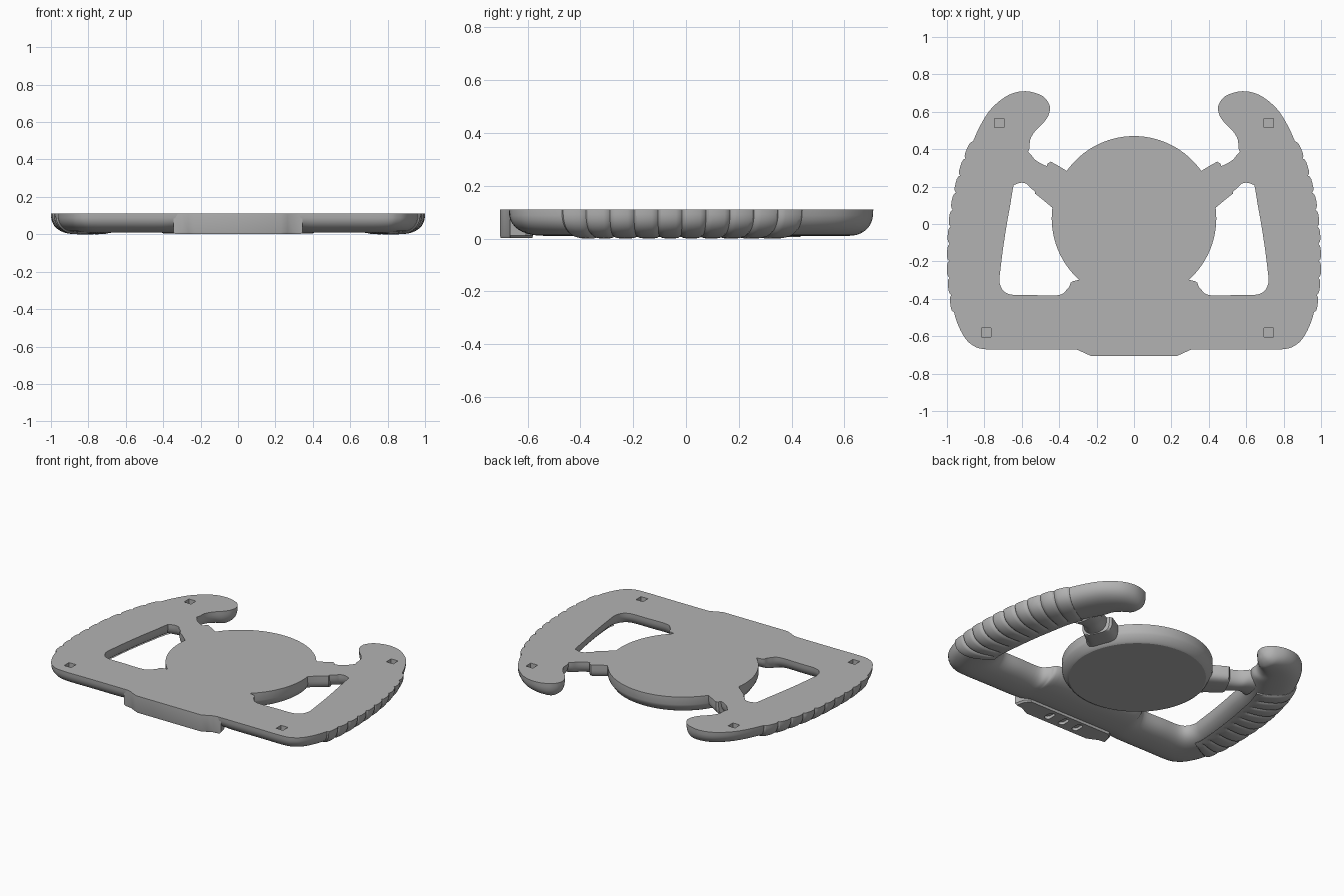
import bpy, bmesh
from math import sin, cos, pi, radians
from mathutils import Vector

TOP, DEPTH = 0.11, 0.1

if "Cube" in bpy.data.objects:
    bpy.data.objects.remove(bpy.data.objects["Cube"])

grey = bpy.data.materials.new("plain grey")
grey.use_nodes = True
grey.diffuse_color = (0.45, 0.45, 0.45, 1)
for node in grey.node_tree.nodes:
    if node.type == 'BSDF_PRINCIPLED':
        node.inputs["Base Color"].default_value = grey.diffuse_color


def loft(name, rings):
    """Skin a list of equal closed rings and cap both ends."""
    bm = bmesh.new()
    rows = [[bm.verts.new(p) for p in ring] for ring in rings]
    n = len(rows[0])
    for a, b in zip(rows, rows[1:]):
        for k in range(n):
            j = (k + 1) % n
            bm.faces.new((a[k], a[j], b[j], b[k]))
    bm.faces.new(rows[0])
    bm.faces.new(rows[-1][::-1])
    bmesh.ops.recalc_face_normals(bm, faces=bm.faces)
    mesh = bpy.data.meshes.new(name)
    bm.to_mesh(mesh)
    bm.free()
    mesh.materials.append(grey)
    obj = bpy.data.objects.new(name, mesh)
    bpy.context.collection.objects.link(obj)
    return obj


def smooth(obj, angle=40):
    bpy.ops.object.select_all(action='DESELECT')
    obj.select_set(True)
    bpy.context.view_layer.objects.active = obj
    bpy.ops.object.shade_smooth_by_angle(angle=radians(angle))


def cut(obj, cutter):
    cutter.hide_render = True
    mod = obj.modifiers.new("pocket", 'BOOLEAN')
    mod.operation, mod.solver, mod.object = 'DIFFERENCE', 'EXACT', cutter
    bpy.ops.object.select_all(action='DESELECT')
    obj.select_set(True)
    bpy.context.view_layer.objects.active = obj
    bpy.ops.object.modifier_apply(modifier=mod.name)
    bpy.data.objects.remove(cutter)


def spline(pairs, u):
    """Smooth curve through (outer x, outer y, inner x, inner y) stations."""
    i = min(int(u), len(pairs) - 2)
    t = u - i
    at = lambda k: Vector(pairs[max(0, min(k, len(pairs) - 1))])
    a, b, c, d = at(i - 1), at(i), at(i + 1), at(i + 2)
    return b + 0.5 * t * (c - a + t * (2*a - 5*b + 4*c - d + t * (3*(b - c) + d - a)))


def section(pair, side=1, power=0.8, arc=180, steps=20, depth=DEPTH, grow=lambda a: 1):
    """Rounded belly hanging under the flat top, between two edge points."""
    ox, oy, ix, iy = pair
    ring = []
    for k in range(steps + 1):
        a = radians(arc * k / steps)
        g = grow(a)
        c = abs(cos(a)) ** power * (1 if cos(a) > 0 else -1) * g / 2
        s = max(sin(a), 0) ** power * g
        ring.append((side * ((ox + ix) / 2 + (ox - ix) * c),
                     (oy + iy) / 2 + (oy - iy) * c, TOP - depth * s))
    return ring


# Rim stations, from the horn tip down the grip to the middle of the bottom bar
RIM = [
    (.45, .63, .45, .605), (.465, .66, .46, .575), (.5, .69, .485, .54),
    (.58, .71, .53, .495), (.67, .69, .555, .45), (.76, .62, .56, .4),
    (.82, .53, .585, .35), (.87, .42, .62, .28), (.91, .32, .645, .2),
    (.95, .17, .662, .1), (.975, .02, .68, 0), (.985, -.15, .7, -.13),
    (.985, -.28, .715, -.25), (.975, -.38, .72, -.3), (.955, -.5, .712, -.335),
    (.91, -.6, .695, -.36), (.86, -.65, .67, -.374), (.79, -.67, .63, -.38),
    (.6, -.67, .55, -.38), (.42, -.67, .4, -.38), (.35, -.67, .35, -.34),
    (.28, -.67, .3, -.3), (0, -.67, 0, -.3)]


def rim_ring(u, side):
    p = spline(RIM, u)
    width = (Vector(p[:2]) - Vector(p[2:])).length
    return section(p, side, depth=DEPTH * min(1, width / 0.17) ** 0.6)


SUB = 5
count = (len(RIM) - 1) * SUB
right = [rim_ring(k / SUB, 1) for k in range(count + 1)]
left = [rim_ring(k / SUB, -1) for k in range(count)]
rim = loft("rim", right + left[::-1])

# Square pockets in the flat top of the rim
for x, y in ((.72, .54), (-.72, .54), (.72, -.58), (-.79, -.58)):
    h = 0.025
    square = [(x - h, y - h), (x + h, y - h), (x + h, y + h), (x - h, y + h)]
    cut(rim, loft("pocket_cutter", [[(*p, z) for p in square] for z in (TOP - .04, TOP + .02)]))
smooth(rim)


# Ribbed grip pads wrapped round the outside of both grips
def station_at(y):
    lo, hi = 5.0, 15.0
    for _ in range(30):
        mid = (lo + hi) / 2
        lo, hi = (mid, hi) if spline(RIM, mid)[1] > y else (lo, mid)
    return lo


GRIP_TOP, GRIP_BOTTOM, RIBS = 0.44, -0.47, 10
RIB_SHAPE = ((0, 0.01), (0.1, 0.07), (0.25, 0.095), (0.5, 0.1), (0.75, 0.095), (0.9, 0.07))


def pad_ring(y, bulge, side):
    # the ribs fade into a plain border at the inner end
    grow = lambda a: 1 + (bulge if a < radians(108) else 0.08)
    ring = section(spline(RIM, station_at(y)), side, arc=120, grow=grow)
    p = spline(RIM, station_at(y))
    return ring + [(side * (p[0] + p[2]) / 2, (p[1] + p[3]) / 2, TOP)]


pitch = (GRIP_BOTTOM - GRIP_TOP) / RIBS
for side, label in ((1, "left"), (-1, "right")):
    rings = [pad_ring(GRIP_TOP + pitch * (r + t), b, side)
             for r in range(RIBS) for t, b in RIB_SHAPE]
    rings.append(pad_ring(GRIP_BOTTOM, 0.01, side))
    smooth(loft(label + "_grip_pad", rings), 30)

    # Spoke: a chunky collar at the hub and a slimmer round arm into the rim
    collar = [(.3, .25, .4, .03), (.37, .29, .44, .09), (.42, .32, .5, .14),
              (.445, .333, .53, .163), (.46, .325, .53, .175)]
    smooth(loft(label + "_spoke_collar",
                [section(p, side, power=0.5, depth=0.09) for p in collar]), 35)
    arm = [(.42, .29, .49, .14), (.49, .32, .555, .195), (.53, .345, .575, .215),
           (.56, .38, .61, .22), (.62, .42, .66, .2)]
    smooth(loft(label + "_spoke_arm",
                [section(spline(arm, k / 4), side, depth=0.085) for k in range(17)]))


# Hub: a round disc with a softened lower edge
def circle(r, z, n=96):
    return [(r * cos(2*pi*k/n), 0.03 + r * sin(2*pi*k/n), z) for k in range(n)]


hub = loft("hub", [circle(r, z) for r, z in
                   ((.44, TOP), (.44, .06), (.435, .045), (.412, .012), (.4, .005))])
smooth(hub, 30)

# Front plate on the bottom bar, with three short slots underneath
half = [(.3, -.58), (.33, -.61), (.345, -.667), (.3, -.673), (.265, -.69), (.23, -.705)]
outline = half + [(-x, y) for x, y in half[::-1]]
plate = loft("front_plate", [[(x * s, -.64 + (y + .64) * s, z) for x, y in outline]
                             for s, z in ((.97, 0.002), (1, .012), (1, TOP))])
for x in (-.105, 0, .105):
    slot = []
    for k in range(24):
        a = 2 * pi * (k + 0.5) / 24
        slot.append((x + .02 * cos(a), -.64 + .02 * sin(a) + (.017 if sin(a) > 0 else -.017)))
    cut(plate, loft("slot_cutter", [[(*p, z) for p in slot] for z in (-.02, .02)]))
smooth(plate, 30)
